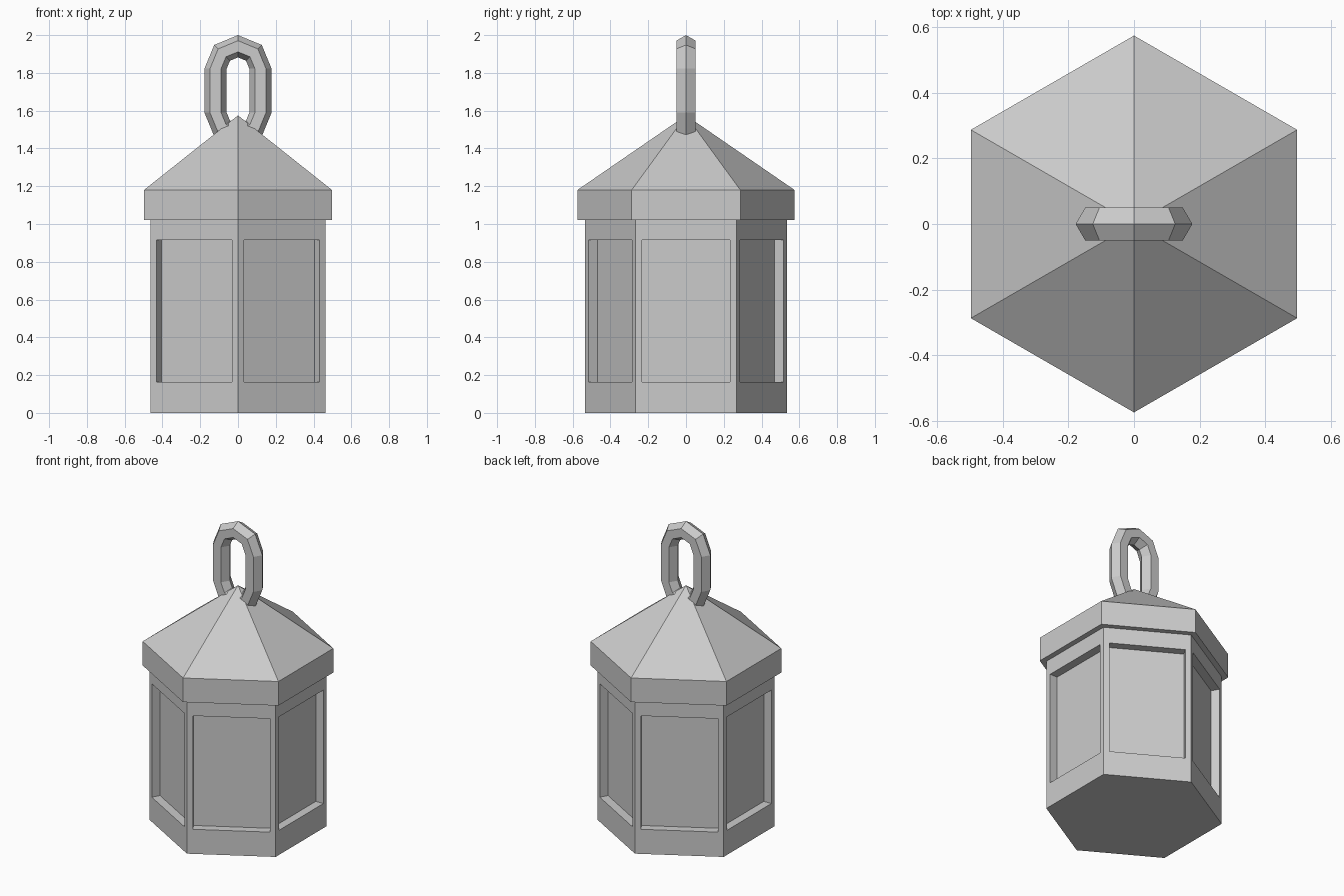
import bpy
import bmesh
from math import sin, cos, pi
from mathutils import Vector

cube = bpy.data.objects.get("Cube")
if cube:
    bpy.data.objects.remove(cube)

# One plain grey for the whole lantern
grey = bpy.data.materials.new("light_grey")
grey.use_nodes = True
grey.diffuse_color = (0.6, 0.6, 0.6, 1)
grey.node_tree.nodes["Principled BSDF"].inputs["Base Color"].default_value = (0.6, 0.6, 0.6, 1)


def finish(name, bm):
    bmesh.ops.recalc_face_normals(bm, faces=bm.faces)
    mesh = bpy.data.meshes.new(name)
    bm.to_mesh(mesh)
    bm.free()
    mesh.materials.append(grey)
    obj = bpy.data.objects.new(name, mesh)
    bpy.context.collection.objects.link(obj)
    return obj


def hexagon(bm, radius, z):
    """Ring of six vertices with corners on the front and back."""
    return [bm.verts.new((radius * sin(i * pi / 3), -radius * cos(i * pi / 3), z))
            for i in range(6)]


def bridge(bm, low, high):
    n = len(low)
    return [bm.faces.new((low[i], low[(i + 1) % n], high[(i + 1) % n], high[i]))
            for i in range(n)]


# Body: hexagonal prism with a recessed panel in each wall
bm = bmesh.new()
base, top = hexagon(bm, 0.535, 0), hexagon(bm, 0.535, 1.02)
walls = bridge(bm, base, top)
bm.faces.new(base[::-1])
bm.faces.new(top)
bm.normal_update()
bmesh.ops.inset_individual(bm, faces=walls, thickness=0.05)
for wall in walls:
    for v in wall.verts:
        v.co.z = 0.163 if v.co.z < 0.5 else 0.915
bm.normal_update()
bmesh.ops.inset_individual(bm, faces=walls, thickness=0, depth=-0.055)
finish("lantern_body", bm)

# Roof: hexagonal rim and pyramid
bm = bmesh.new()
eave, rim = hexagon(bm, 0.575, 1.02), hexagon(bm, 0.575, 1.18)
bridge(bm, eave, rim)
bm.faces.new(eave[::-1])
apex = bm.verts.new((0, 0, 1.575))
for i in range(6):
    bm.faces.new((rim[i], rim[(i + 1) % 6], apex))
finish("roof", bm)

# Hanging link: hexagonal tube swept around a stadium path
bm = bmesh.new()
rings = []
for centre_z, start in ((1.822, 0), (1.59, pi)):
    for k in range(5):
        a = start + k * pi / 4
        out = Vector((cos(a), 0, sin(a)))
        ring = []
        for j in range(6):
            b = j * pi / 3
            p = out * (0.119 + 0.059 * cos(b))
            ring.append(bm.verts.new((p.x, 0.059 * sin(b), centre_z + p.z)))
        rings.append(ring)
for i, ring in enumerate(rings):
    bridge(bm, ring, rings[(i + 1) % len(rings)])
finish("hanging_link", bm)
